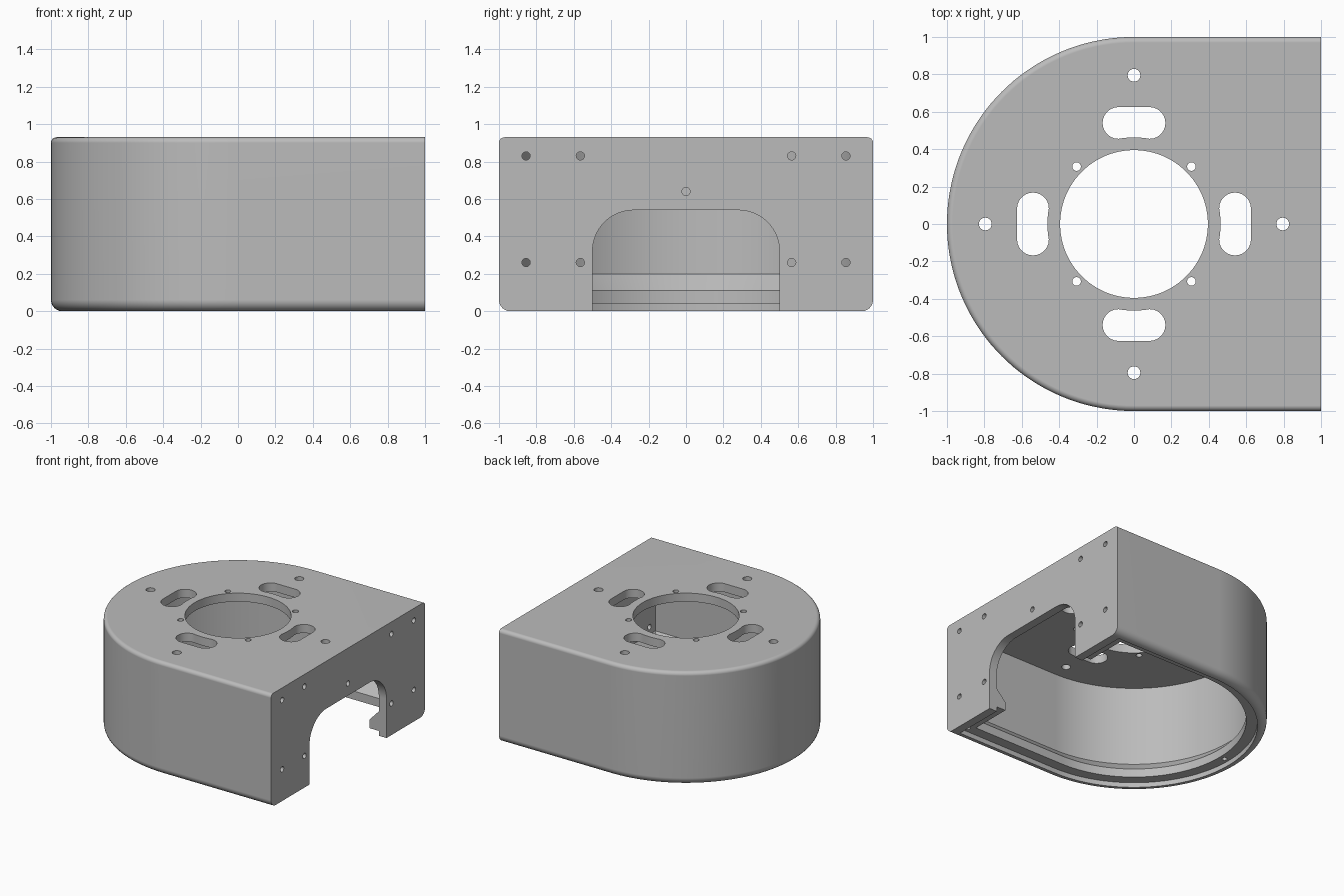
import bpy, bmesh
from math import sin, cos, pi, hypot
from mathutils import Vector

cube = bpy.data.objects.get("Cube")
if cube:
    bpy.data.objects.remove(cube, do_unlink=True)

HEIGHT = 0.93
WALL = 0.07
LIP_R = 0.845

grey = bpy.data.materials.new("plain_grey")
grey.use_nodes = True
grey.diffuse_color = (0.5, 0.5, 0.5, 1)
grey.node_tree.nodes["Principled BSDF"].inputs["Base Color"].default_value = (0.5, 0.5, 0.5, 1)


def arc(cx, cy, r, start, end, n):
    return [(cx + r * cos(start + (end - start) * i / n),
             cy + r * sin(start + (end - start) * i / n)) for i in range(n + 1)]


def d_shape(r, end):
    """Half circle on the -x side, straight sides up to x = end."""
    return arc(0, 0, r, pi / 2, 3 * pi / 2, 72) + [(end, -r), (end, r)]


def loft(bm, rings):
    """Skin a stack of matching rings of 3D points and cap both ends."""
    loops = [[bm.verts.new(p) for p in ring] for ring in rings]
    for low, high in zip(loops, loops[1:]):
        for i in range(len(low)):
            j = (i + 1) % len(low)
            bm.faces.new((low[i], low[j], high[j], high[i]))
    bm.faces.new(loops[0][::-1])
    bm.faces.new(loops[-1])


def prism_z(bm, outline, z0, z1):
    loft(bm, [[(x, y, z) for x, y in outline] for z in (z0, z1)])


def prism_x(bm, outline, x0, x1):
    loft(bm, [[(x, y, z) for y, z in outline] for x in (x0, x1)])


def circle(cx, cy, r, n=24):
    return arc(cx, cy, r, 0, 2 * pi, n)[:-1]


def make(name, bm):
    bmesh.ops.recalc_face_normals(bm, faces=bm.faces)
    mesh = bpy.data.meshes.new(name)
    bm.to_mesh(mesh)
    bm.free()
    obj = bpy.data.objects.new(name, mesh)
    bpy.context.collection.objects.link(obj)
    mesh.materials.append(grey)
    return obj


def cut(target, cutter):
    cutter.hide_render = True
    mod = target.modifiers.new("cut", "BOOLEAN")
    mod.operation = "DIFFERENCE"
    mod.solver = "EXACT"
    mod.object = cutter
    bpy.context.view_layer.objects.active = target
    bpy.ops.object.modifier_apply(modifier=mod.name)
    bpy.data.objects.remove(cutter, do_unlink=True)


# Outer body: rounded lower and upper edges, flat end left sharp
STEPS = 6
LOW, TOP = 0.06, 0.03
levels = [(1 - LOW + LOW * sin(a), LOW - LOW * cos(a))
          for a in (pi / 2 * i / STEPS for i in range(STEPS + 1))]
levels += [(1 - TOP + TOP * cos(a), HEIGHT - TOP + TOP * sin(a))
           for a in (pi / 2 * i / STEPS for i in range(STEPS + 1))]
bm = bmesh.new()
loft(bm, [[(x, y, z) for x, y in d_shape(r, 1)] for r, z in levels])
body = make("housing", bm)

# Cavity: lid recess, narrow lip, sloped widening, main chamber
inner = 1 - WALL
bm = bmesh.new()
profile = [(inner, -0.1), (inner, 0.04), (LIP_R, 0.04), (LIP_R, 0.11),
           (inner, 0.2), (inner, HEIGHT - WALL)]
loft(bm, [[(x, y, z) for x, y in d_shape(r, r)] for r, z in profile])
cut(body, make("cavity_cutter", bm))

# Arched opening in the flat end
bm = bmesh.new()
arch = [(-0.5, -0.1), (0.5, -0.1)]
arch += arc(0.28, 0.32, 0.22, 0, pi / 2, 16) + arc(-0.28, 0.32, 0.22, pi / 2, pi, 16)
prism_x(bm, arch, 0.8, 1.2)
cut(body, make("opening_cutter", bm))

# Top plate: central bore, four slots, four mounting holes, four small holes
bm = bmesh.new()
Z0, Z1 = 0.75, 1.1
prism_z(bm, circle(0, 0, 0.395, 96), Z0, Z1)
slot = arc(0.083, 0.54, 0.085, -pi / 2, pi / 2, 14) + arc(-0.083, 0.54, 0.085, pi / 2, 3 * pi / 2, 14)
slot += [(-0.083 + 0.166 * i / 10, 0.455) for i in range(1, 10)]
# inner edge of each slot follows a circle around the bore
slot = [tuple(Vector(p) * max(1, 0.463 / hypot(*p))) for p in slot]
for k in range(4):
    c, s = round(cos(k * pi / 2)), round(sin(k * pi / 2))
    prism_z(bm, [(c * x - s * y, s * x + c * y) for x, y in slot], Z0, Z1)
    prism_z(bm, circle(0.795 * c, 0.795 * s, 0.034), Z0, Z1)
    prism_z(bm, circle(0.307 * (c - s), 0.307 * (c + s), 0.023), Z0, Z1)

# Screw holes through the flat end
for y, z in [(sy * y, z) for sy in (-1, 1) for y in (0.565, 0.855) for z in (0.26, 0.83)] + [(0, 0.64)]:
    prism_x(bm, circle(y, z, 0.022), 0.87, 1.1)

# Lid screw holes in the lip
for x, y in ((-0.89, 0), (0.89, 0.89), (0.89, -0.89)):
    prism_z(bm, circle(x, y, 0.02), -0.05, 0.1)
cut(body, make("hole_cutter", bm))

# Smooth curved walls, keep machined edges crisp
bpy.ops.object.select_all(action="DESELECT")
body.select_set(True)
bpy.context.view_layer.objects.active = body
bpy.ops.object.shade_smooth_by_angle(angle=pi / 6)
weighted = body.modifiers.new("flat_face_normals", "WEIGHTED_NORMAL")
weighted.keep_sharp = True
